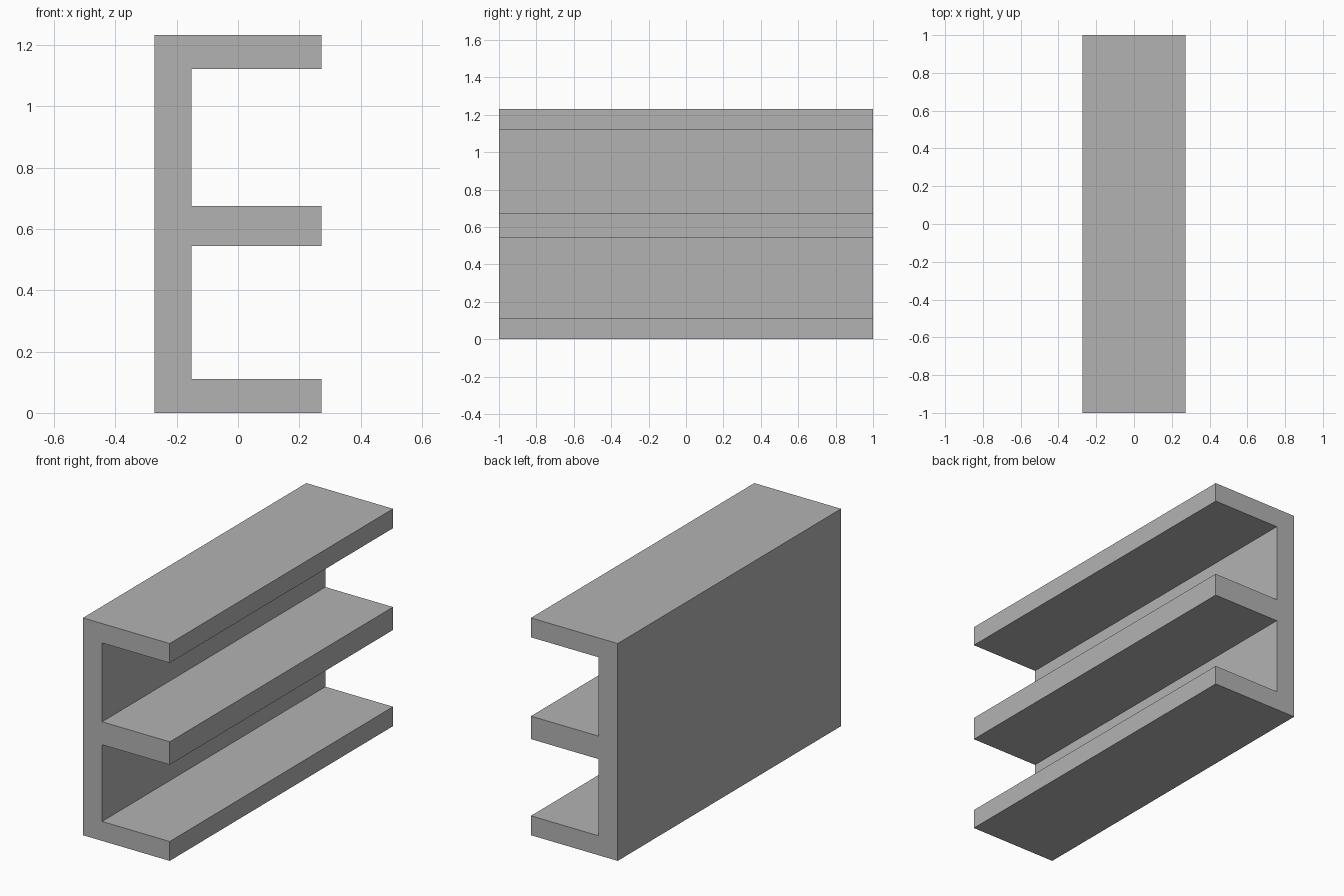
import bpy
import bmesh

cube = bpy.data.objects.get("Cube")
if cube:
    bpy.data.objects.remove(cube, do_unlink=True)

# Plain grey material
grey = bpy.data.materials.new("plain_grey")
grey.use_nodes = True
colour = (0.45, 0.45, 0.45, 1)
grey.diffuse_color = colour
grey.node_tree.nodes["Principled BSDF"].inputs["Base Color"].default_value = colour

# Main dimensions
SIDE, WEB, HEIGHT, HALF_LENGTH = 0.272, -0.152, 1.232, 1.0
bottom_top, middle_bottom, middle_top, top_bottom = 0.11, 0.545, 0.675, 1.122

# Cross-section: upright web with three flanges, open towards +x
outline = [(-SIDE, 0), (SIDE, 0)]
for low, high in ((bottom_top, middle_bottom), (middle_top, top_bottom)):
    outline += [(SIDE, low), (WEB, low), (WEB, high), (SIDE, high)]
outline += [(SIDE, HEIGHT), (-SIDE, HEIGHT)]

# Extrude the cross-section along the length
bm = bmesh.new()
front = bm.faces.new([bm.verts.new((x, -HALF_LENGTH, z)) for x, z in outline])
result = bmesh.ops.extrude_face_region(bm, geom=[front], use_keep_orig=True)
back_verts = [g for g in result["geom"] if isinstance(g, bmesh.types.BMVert)]
bmesh.ops.translate(bm, verts=back_verts, vec=(0, 2 * HALF_LENGTH, 0))
bmesh.ops.recalc_face_normals(bm, faces=bm.faces)

mesh = bpy.data.meshes.new("three_flange_beam")
bm.to_mesh(mesh)
bm.free()
mesh.materials.append(grey)
beam = bpy.data.objects.new("three_flange_beam", mesh)
bpy.context.collection.objects.link(beam)
